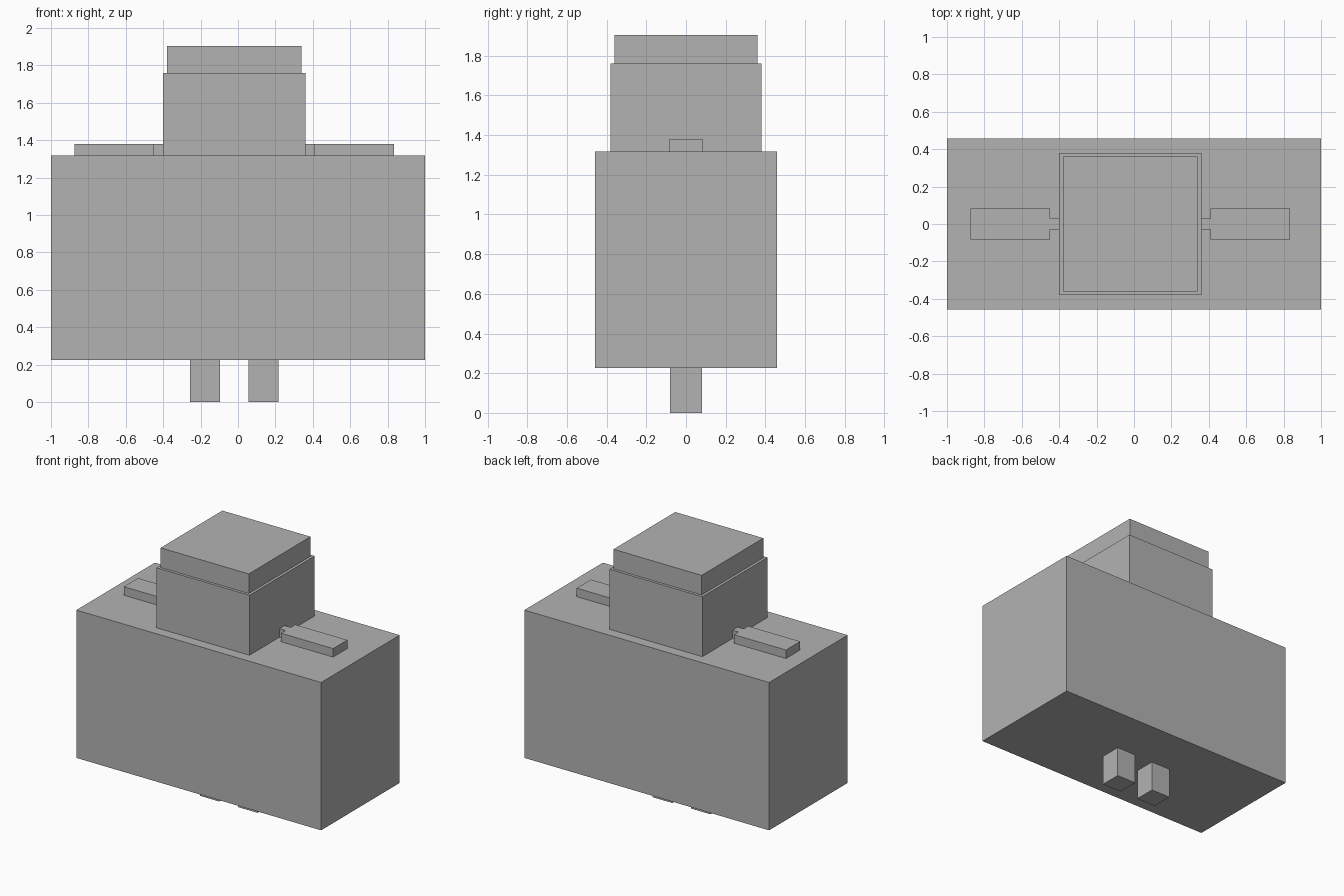
import bpy
import bmesh
from mathutils import Matrix, Vector

cube = bpy.data.objects.get("Cube")
if cube:
    bpy.data.objects.remove(cube, do_unlink=True)

# Single plain grey
grey = bpy.data.materials.new("grey")
grey.use_nodes = True
GREY = (0.45, 0.45, 0.45, 1.0)
grey.diffuse_color = GREY
grey.node_tree.nodes["Principled BSDF"].inputs["Base Color"].default_value = GREY


def box(name, x, y, z):
    """Box from (min, max) in x and z, and a half depth in y."""
    size = Vector((x[1] - x[0], 2 * y, z[1] - z[0]))
    centre = Vector((sum(x) / 2, 0, sum(z) / 2))
    bm = bmesh.new()
    bmesh.ops.create_cube(bm, size=1, matrix=Matrix.Diagonal(size.to_4d()))
    mesh = bpy.data.meshes.new(name)
    bm.to_mesh(mesh)
    bm.free()
    mesh.materials.append(grey)
    obj = bpy.data.objects.new(name, mesh)
    obj.location = centre
    bpy.context.collection.objects.link(obj)
    return obj


AXIS = -0.02                # everything above and below the body is centred here
BASE, TOP = 0.225, 1.317    # body underside and top

# Body, head block and cap
box("body", (-1.0, 1.0), 0.458, (BASE, TOP))
box("head", (AXIS - 0.38, AXIS + 0.38), 0.38, (TOP, 1.76))
box("cap", (AXIS - 0.36, AXIS + 0.36), 0.36, (1.76, 1.905))

# Paired legs, arms and the narrow links joining arms to head
for side, s in (("left", 1), ("right", -1)):
    def span(a, b):
        return sorted((AXIS + s * a, AXIS + s * b))
    box(side + "_leg", span(0.077, 0.236), 0.08, (0, BASE))
    box(side + "_arm", span(0.43, 0.855), 0.083, (TOP, 1.38))
    box(side + "_arm_link", span(0.38, 0.43), 0.03, (TOP, 1.38))
